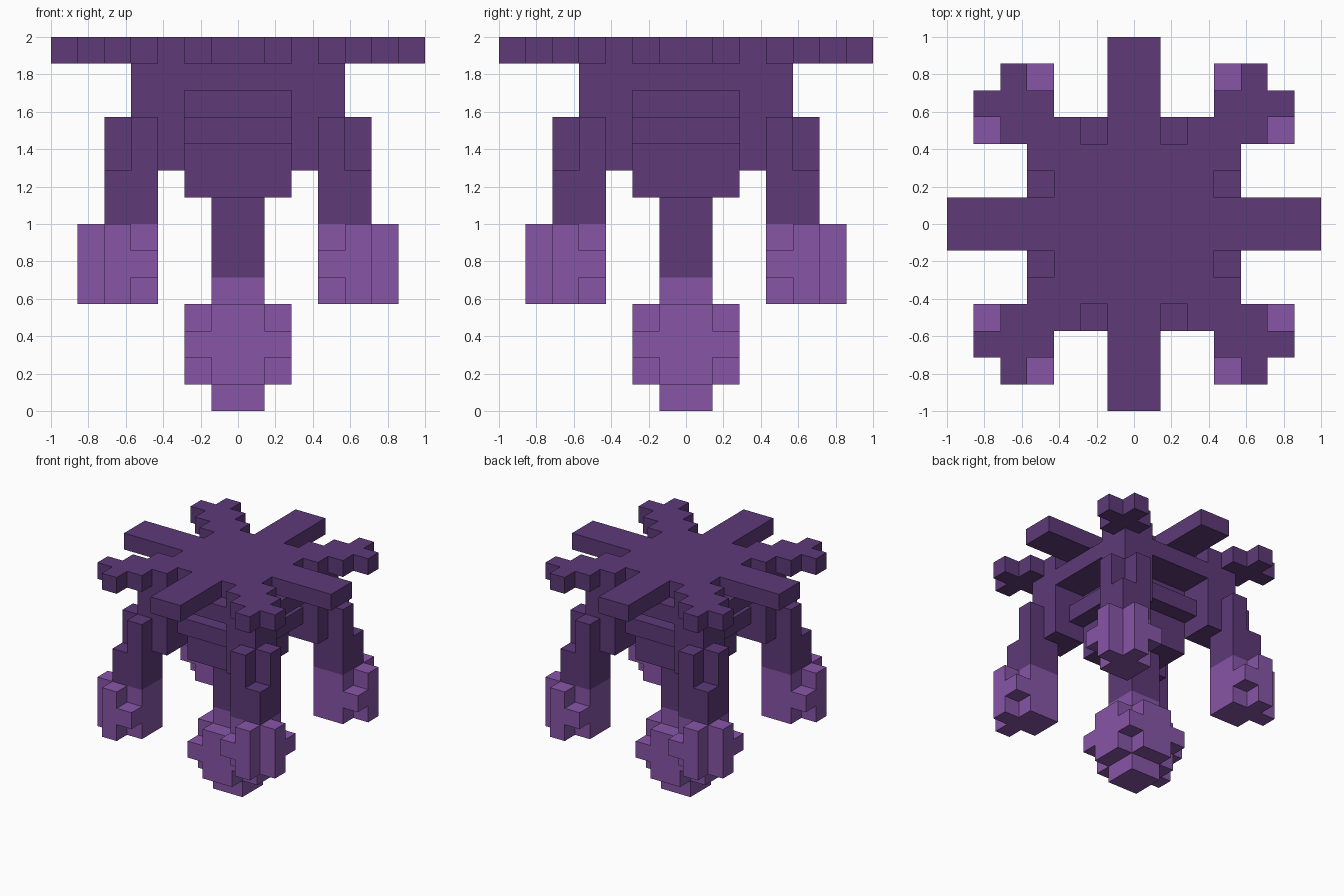
import bpy
import bmesh
from mathutils import Vector

if "Cube" in bpy.data.objects:
    bpy.data.objects.remove(bpy.data.objects["Cube"], do_unlink=True)

UNIT = 1 / 7
SIDES = [(1, 1, "back_left"), (-1, 1, "back_right"),
         (1, -1, "front_left"), (-1, -1, "front_right")]


def material(name, rgb):
    mat = bpy.data.materials.new(name)
    mat.use_nodes = True
    color = (*rgb, 1)
    mat.diffuse_color = color
    mat.node_tree.nodes["Principled BSDF"].inputs["Base Color"].default_value = color
    return mat


DARK = material("dark purple", (0.112, 0.042, 0.19))
LIGHT = material("light purple", (0.245, 0.092, 0.39))


def cells(boxes, signs=None):
    """Fill boxes given in one quadrant, mirrored over the diagonal and the chosen quadrants."""
    out = set()
    for (x0, x1), (y0, y1), (z0, z1) in boxes:
        for x in range(x0, x1):
            for y in range(y0, y1):
                for z in range(z0, z1):
                    for a, b in ((x, y), (y, x)):
                        for sx, sy in signs or [s[:2] for s in SIDES]:
                            out.add((a if sx > 0 else -a - 1,
                                     b if sy > 0 else -b - 1, z))
    return out


parts = []


def part(name, mat, boxes, signs=None):
    parts.append((name, mat, cells(boxes, signs)))


# Flat canopy with four straight arms and four forked diagonal arms
part("canopy", DARK, [
    ((0, 1), (0, 7), (13, 14)),
    ((0, 3), (0, 3), (13, 14)),
    ((2, 5), (3, 4), (13, 14)),
    ((4, 5), (4, 6), (13, 14)),
])

# Square slab under the canopy
part("slab", DARK, [((0, 4), (0, 4), (12, 13))])

# Central hub with a ledge on each side
part("hub", DARK, [
    ((0, 2), (0, 2), (8, 12)),
    ((0, 2), (2, 3), (10, 11)),
])

# Central stem and bulb
part("center_stem", DARK, [((0, 1), (0, 1), (5, 8))])
part("center_bulb", LIGHT, [
    ((0, 1), (0, 1), (0, 5)),
    ((0, 1), (0, 2), (1, 4)),
    ((0, 2), (0, 2), (2, 3)),
])

# Corner blocks, tendrils and hanging pods
for sx, sy, side in SIDES:
    quadrant = [(sx, sy)]
    part(side + "_block", DARK, [((2, 4), (2, 4), (9, 12))], quadrant)
    part(side + "_tendril", DARK, [
        ((3, 5), (3, 5), (7, 9)),
        ((3, 4), (4, 5), (9, 11)),
    ], quadrant)
    part(side + "_pod", LIGHT, [
        ((3, 5), (3, 5), (4, 7)),
        ((4, 5), (5, 6), (4, 7)),
        ((3, 4), (5, 6), (5, 6)),
    ], quadrant)

solid = set().union(*(p[2] for p in parts))


def build(name, mat, filled):
    """Make a mesh of the exposed cell faces and merge the flat ones."""
    bm = bmesh.new()
    for cell in sorted(filled):
        center = Vector(cell) + Vector((0.5, 0.5, 0.5))
        for axis in range(3):
            for sign in (-1, 1):
                near = list(cell)
                near[axis] += sign
                if tuple(near) in solid:
                    continue
                n, u, v = Vector(), Vector(), Vector()
                n[axis] = sign / 2
                u[(axis + 1) % 3] = 0.5
                v[(axis + 2) % 3] = sign / 2
                corners = (-u - v, u - v, u + v, v - u)
                bm.faces.new([bm.verts.new((center + n + c) * UNIT) for c in corners])
    bmesh.ops.remove_doubles(bm, verts=bm.verts[:], dist=0.001)
    bmesh.ops.dissolve_limit(bm, angle_limit=0.01, verts=bm.verts[:], edges=bm.edges[:])
    mesh = bpy.data.meshes.new(name)
    bm.to_mesh(mesh)
    bm.free()
    mesh.materials.append(mat)
    bpy.context.collection.objects.link(bpy.data.objects.new(name, mesh))


for name, mat, filled in parts:
    build(name, mat, filled)
